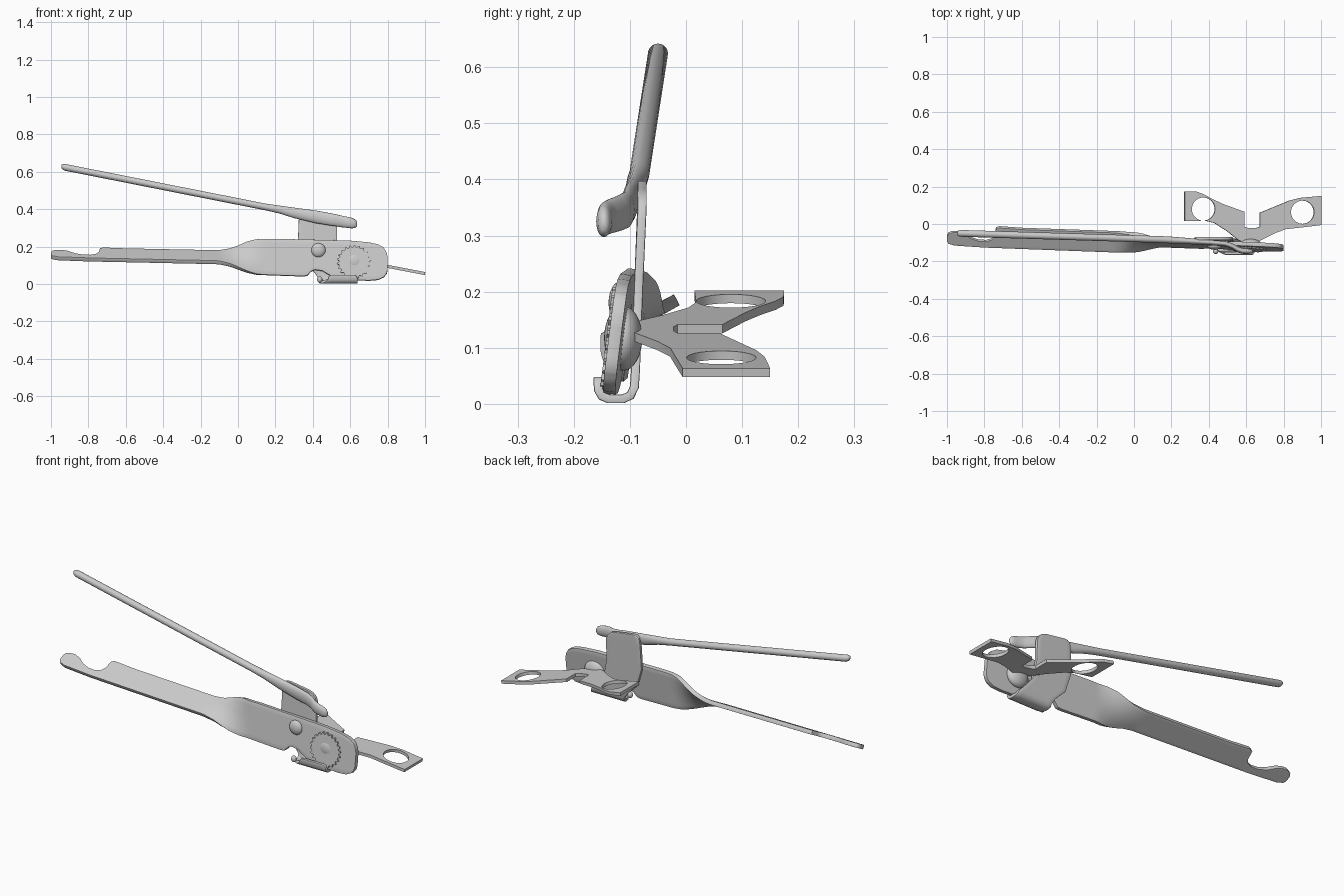
import bpy, bmesh, math

if "Cube" in bpy.data.objects:
    bpy.data.objects.remove(bpy.data.objects["Cube"])

def finish(ob, angle=40):
    bpy.ops.object.select_all(action='DESELECT')
    ob.select_set(True)
    bpy.context.view_layer.objects.active = ob
    for m in list(ob.modifiers):
        bpy.ops.object.modifier_apply(modifier=m.name)
    bpy.ops.object.shade_smooth_by_angle(angle=math.radians(angle))
    return ob

def grid_mesh(name, rows, closed=False):
    """Skin a list of equally long point rows; closed rows become a capped tube."""
    bm = bmesh.new()
    vs = [[bm.verts.new(p) for p in r] for r in rows]
    n = len(rows[0])
    for a, b in zip(vs, vs[1:]):
        for j in range(n if closed else n - 1):
            k = (j + 1) % n
            bm.faces.new((a[j], a[k], b[k], b[j]))
    if closed:
        bm.faces.new(vs[0][::-1])
        bm.faces.new(vs[-1])
    bmesh.ops.recalc_face_normals(bm, faces=bm.faces)
    me = bpy.data.meshes.new(name)
    bm.to_mesh(me)
    bm.free()
    ob = bpy.data.objects.new(name, me)
    bpy.context.collection.objects.link(ob)
    return ob

def sheet(name, rows, thick, bev):
    ob = grid_mesh(name, rows)
    s = ob.modifiers.new("s", 'SOLIDIFY')
    s.thickness, s.offset = thick, 0
    b = ob.modifiers.new("b", 'BEVEL')
    b.width, b.segments, b.angle_limit = bev, 2, math.radians(50)
    return finish(ob)

def flat(name, loops, half, loc, rot):
    """Extruded flat outline, with inner loops as holes."""
    cu = bpy.data.curves.new(name, 'CURVE')
    cu.dimensions, cu.fill_mode, cu.extrude = '2D', 'BOTH', half
    for pts in loops:
        sp = cu.splines.new('POLY')
        sp.points.add(len(pts) - 1)
        for p, (x, y) in zip(sp.points, pts):
            p.co = (x, y, 0, 1)
        sp.use_cyclic_u = True
    ob = bpy.data.objects.new(name, cu)
    bpy.context.collection.objects.link(ob)
    ob.location, ob.rotation_euler = loc, rot
    bpy.ops.object.select_all(action='DESELECT')
    ob.select_set(True)
    bpy.context.view_layer.objects.active = ob
    bpy.ops.object.convert(target='MESH')
    return finish(bpy.context.view_layer.objects.active, 30)

def dome(name, loc, size):
    bpy.ops.mesh.primitive_uv_sphere_add(segments=32, ring_count=16, radius=1, location=loc)
    ob = bpy.context.object
    ob.name, ob.scale = name, size
    return finish(ob, 60)

def lerp(table, x):
    for (a, u), (b, v) in zip(table, table[1:]):
        if x <= b:
            return u + (v - u) * (x - a) / (b - a)
    return table[-1][1]

def circle(cx, cy, r, n=40):
    return [(cx + r * math.cos(2 * math.pi * i / n), cy + r * math.sin(2 * math.pi * i / n)) for i in range(n)]

# Lower handle and body: one sheet, twisted from lying handle to upright plate
up = [(-1, 0), (-.992, .016), (-.97, .026), (-.94, .027), (-.91, .018), (-.87, -.008), (-.83, -.021),
      (-.79, -.022), (-.76, -.01), (-.745, .01), (-.738, .056), (-.72, .064), (-.6, .059), (-.1, .059),
      (-.04, .063), (0, .073), (.05, .09), (.1, .1), (.2, .104), (.6, .102), (.7, .095), (.75, .085),
      (.78, .068), (.793, .045), (.8, .02)]
down = [(-1, -.03), (-.992, -.042), (-.96, -.052), (-.8, -.058), (-.1, -.06), (-.04, -.064), (0, -.073),
        (.05, -.083), (.1, -.09), (.35, -.094), (.37, -.09), (.39, -.068), (.41, -.058), (.45, -.062),
        (.48, -.08), (.52, -.1), (.6, -.109), (.7, -.11), (.75, -.105), (.78, -.09), (.795, -.07), (.8, -.05)]
xs = sorted({round(-1 + .0125 * i, 4) for i in range(145)} | {p[0] for p in up + down})
rows = []
for x in xs:
    t = min(1, max(0, (x + .13) / .29))
    a = math.radians(28 + 55 * t * t * (3 - 2 * t))
    u, d = lerp(up, x), lerp(down, x)
    rows.append([(x, -.098 - .035 * x + w * math.cos(a), .141 - .02 * x + w * math.sin(a))
                 for w in (d + (u - d) * j / 8 for j in range(9))])
sheet("lower_handle_body", rows, .022, .006)

# Lever plate behind the body, curling under into the rim guard
# columns: y, z, left x, right x, slant
prof = [(-.078, .388, .37, .47, .15), (-.078, .383, .345, .50, .15), (-.078, .37, .33, .52, .15),
        (-.079, .34, .325, .53, .1), (-.084, .22, .32, .53, 0), (-.088, .12, .35, .55, 0),
        (-.09, .06, .41, .6, 0), (-.092, .03, .43, .63, 0), (-.099, .015, .43, .635, 0),
        (-.112, .009, .435, .64, 0), (-.138, .009, .44, .64, 0), (-.15, .014, .46, .64, 0),
        (-.156, .025, .48, .64, 0), (-.157, .04, .485, .635, 0), (-.157, .048, .5, .625, 0)]
rows = []
for y, z, a, b, s in prof:
    rows.append([(x, y, z - s * (x - .43)) for x in (a + (b - a) * j / 8 for j in range(9))])
sheet("lever_plate_guard", rows, .016, .004)
dome("guard_curl", (.437, -.147, .024), (.014, .014, .017))

# Upper handle: round rod flattening into an offset thumb end
# columns: x, y, z, radius y, radius z
rod = [(-.945, -.05, .628, .007, .007), (-.94, -.05, .627, .014, .013), (-.928, -.05, .624, .018, .018),
       (.15, -.083, .411, .018, .018), (.22, -.087, .398, .018, .021), (.3, -.092, .38, .016, .028),
       (.42, -.1, .358, .014, .034), (.49, -.106, .346, .014, .033), (.525, -.118, .34, .015, .032),
       (.555, -.136, .334, .016, .031), (.58, -.144, .33, .015, .03), (.61, -.146, .325, .014, .028),
       (.628, -.146, .322, .011, .022), (.637, -.146, .32, .005, .011)]
rows = [[(x, y + p, z + q * rz / ry) for p, q in circle(0, 0, ry, 20)] for x, y, z, ry, rz in rod]
finish(grid_mesh("upper_handle", rows, True), 60)

# Toothed feed wheel on the front face
teeth = 22
gear = [((.09 if i % 4 in (1, 2) else .08) * math.cos(math.pi * i / (2 * teeth)),
         (.09 if i % 4 in (1, 2) else .08) * math.sin(math.pi * i / (2 * teeth))) for i in range(4 * teeth)]
flat("feed_wheel", [gear], .011, (.62, -.131, .117), (math.radians(83), 0, 0))

# Rivet on the front, pivot boss on the back
dome("pivot_rivet", (.43, -.117, .18), (.038, .021, .038))
dome("pivot_boss", (.62, -.112, .117), (.062, .034, .058))

# Turning key with two pierced wings
key = [(.27, .175), (.33, .174), (.37, .16), (.42, .132), (.48, .105), (.59, .065), (.59, -.015), (.61, -.022),
       (.65, -.022), (.672, -.015), (.672, .06), (.83, .125), (.89, .14), (1, .15), (1, -.006), (.89, -.019),
       (.81, -.028), (.75, -.05), (.68, -.085), (.65, -.1), (.59, -.1), (.555, -.085), (.5, -.04), (.43, .005),
       (.38, .018), (.27, .015)]
tilt = .188
loops = [key, circle(.37, .08, .062), circle(.9, .063, .062)]
loops = [[((x - .635) / math.cos(tilt), y) for x, y in lp] for lp in loops]
flat("turning_key", loops, .008, (.635, 0, .125), (0, tilt, 0))
